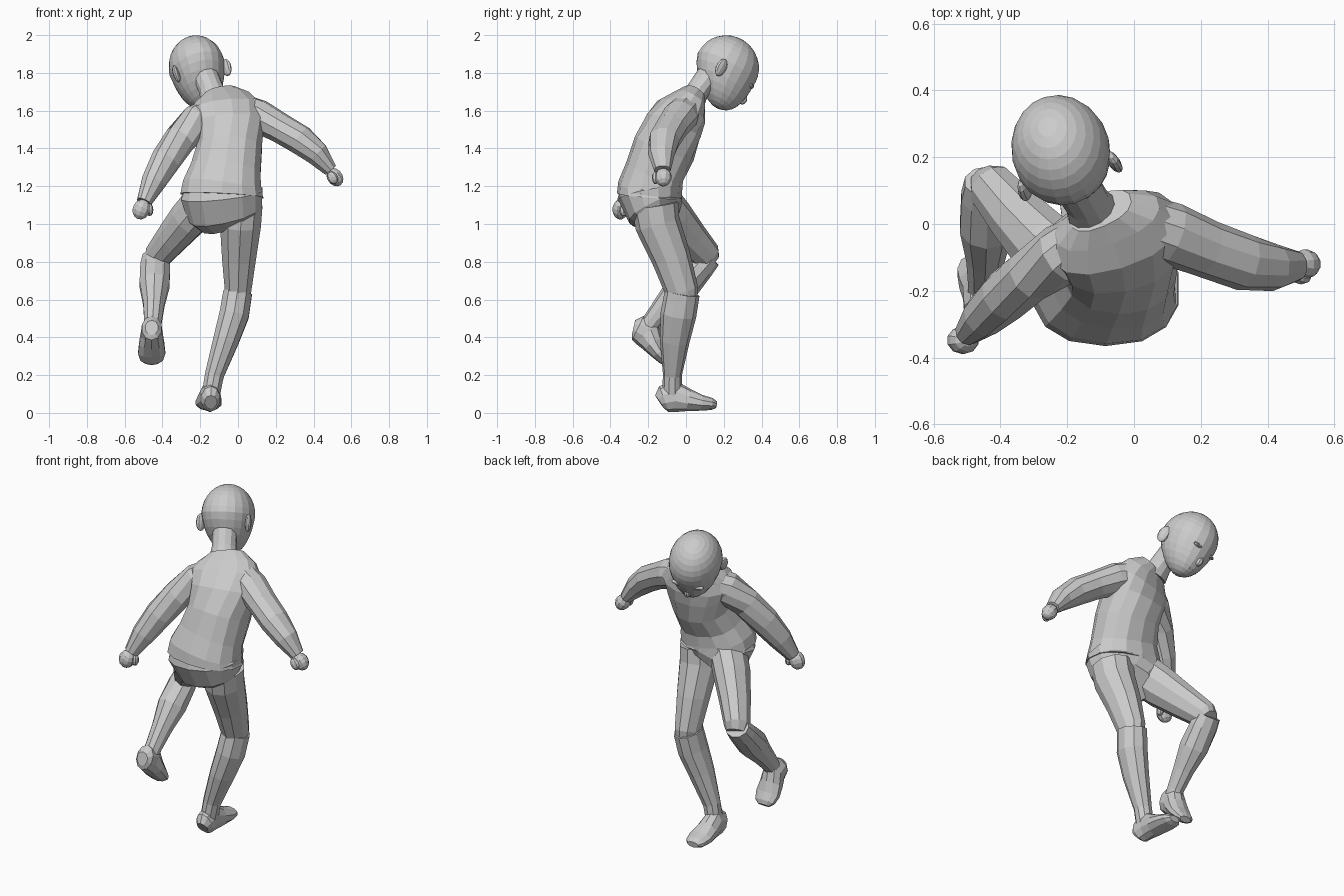
import bpy, bmesh, math
from mathutils import Vector, Matrix


def finish(bm, name, mat=Matrix()):
    bmesh.ops.transform(bm, matrix=mat, verts=bm.verts)
    bmesh.ops.recalc_face_normals(bm, faces=bm.faces)
    me = bpy.data.meshes.new(name)
    bm.to_mesh(me)
    bm.free()
    ob = bpy.data.objects.new(name, me)
    bpy.context.collection.objects.link(ob)
    return ob


def loft(name, stations, sides=10, ref=(1, 0, 0), power=1.0, mat=Matrix()):
    """Skin rings along a path; station = x, y, z, half-width along ref, half-depth, [yaw]."""
    bm = bmesh.new()
    pts = [Vector(s[:3]) for s in stations]
    rings = []
    for i, s in enumerate(stations):
        t = (pts[min(i + 1, len(pts) - 1)] - pts[max(i - 1, 0)]).normalized()
        yaw = math.radians(s[5]) if len(s) > 5 else 0
        u = Matrix.Rotation(yaw, 3, 'Z') @ Vector(ref)
        u = (u - t * u.dot(t)).normalized()
        v = t.cross(u)
        ring = []
        for k in range(sides):
            a = 2 * math.pi * (k + .5) / sides
            c, d = math.cos(a), math.sin(a)
            c = math.copysign(abs(c) ** power, c)
            d = math.copysign(abs(d) ** power, d)
            ring.append(bm.verts.new(pts[i] + u * s[3] * c + v * s[4] * d))
        rings.append(ring)
    for r, q in zip(rings, rings[1:]):
        for k in range(sides):
            j = (k + 1) % sides
            bm.faces.new((r[k], r[j], q[j], q[k]))
    bm.faces.new(rings[0])
    bm.faces.new(rings[-1])
    return finish(bm, name, mat)


def ball(name, loc, size, mat=Matrix(), rot=Matrix(), u=10, v=7):
    bm = bmesh.new()
    bmesh.ops.create_uvsphere(bm, u_segments=u, v_segments=v, radius=1)
    m = mat @ Matrix.Translation(loc) @ rot @ Matrix.Diagonal((*size, 1))
    return finish(bm, name, m)


def rot(deg, axis):
    return Matrix.Rotation(math.radians(deg), 4, axis)


# Shorts and shirt
loft("shorts", [(-.05, -.125, 1.025, .165, .10), (-.07, -.16, 1.07, .205, .155),
                (-.085, -.19, 1.16, .222, .172), (-.085, -.185, 1.2, .19, .155)], 14, power=.85)
loft("shirt", [(-.085, -.193, 1.15, .224, .173), (-.083, -.19, 1.19, .215, .172),
               (-.065, -.165, 1.28, .19, .158), (-.045, -.115, 1.40, .175, .168),
               (-.05, -.065, 1.52, .19, .155, 10), (-.065, -.025, 1.595, .205, .13, 15),
               (-.08, .01, 1.65, .165, .088, 15), (-.10, .04, 1.69, .10, .062, 15)],
     14, power=.86)

# Neck and head, pitched down and turned
loft("neck", [(-.12, .03, 1.65, .082, .07, 15), (-.14, .065, 1.71, .068, .06, 18),
              (-.18, .13, 1.80, .07, .065, 20)], 12)
H = Matrix.Translation((-.217, .215, 1.827)) @ rot(17, 'Z') @ rot(-7, 'Y') @ rot(-30, 'X')
bm = bmesh.new()
bmesh.ops.create_uvsphere(bm, u_segments=20, v_segments=16, radius=1)
for vert in bm.verts:
    x, y, z = vert.co
    if z >= 0:
        vert.co = (x * .148, y * .174, z * .172)
    else:
        k = -z
        w = .146 * (1 - .1 * k)
        back = .174 * (1 - .3 * k) if y < 0 else .174
        vert.co = (x * w, y * back + .05 * k * k, z * .215)
finish(bm, "head", H)
ball("nose", (0, .158, -.105), (.02, .022, .028), H, u=8, v=6)
ball("mouth", (0, .128, -.155), (.038, .018, .014), H, u=8, v=6)
for s, side in ((1, "right"), (-1, "left")):
    ball("ear_" + side, (s * .14, -.055, -.05), (.018, .034, .05), H, rot(s * 25, 'Z'))
    ball("brow_" + side, (s * .055, .145, -.035), (.04, .022, .012), H, u=8, v=6)

# Arms with fists
loft("left_arm", [(-.12, -.04, 1.59, .085, .09), (-.215, -.09, 1.54, .092, .096),
                  (-.305, -.15, 1.45, .083, .087), (-.385, -.215, 1.335, .079, .082),
                  (-.45, -.275, 1.22, .065, .068), (-.498, -.325, 1.115, .04, .042)], 10, (.8, 0, .6))
loft("right_arm", [(.02, .0, 1.60, .09, .09), (.11, -.03, 1.57, .09, .095),
                   (.22, -.075, 1.51, .08, .087), (.33, -.115, 1.445, .079, .085),
                   (.42, -.13, 1.37, .066, .071), (.49, -.125, 1.285, .038, .045)], 10, (0, 0, 1))
ball("left_fist", (-.512, -.348, 1.077), (.048, .042, .054), rot=rot(20, 'Y'))
ball("left_thumb", (-.468, -.33, 1.075), (.02, .024, .034), u=8, v=6)
ball("right_fist", (.513, -.12, 1.248), (.043, .045, .052), rot=rot(-35, 'Y'))
ball("right_thumb", (.5, -.162, 1.245), (.028, .019, .036), rot=rot(-30, 'Y'), u=8, v=6)

# Standing leg
loft("right_thigh", [(.02, -.165, 1.10, .115, .125), (.013, -.15, 1.0, .114, .12),
                     (.005, -.078, .82, .094, .104), (.0, -.02, .64, .072, .088),
                     (.0, -.015, .6, .062, .075)], 10)
loft("right_shin", [(-.002, -.02, .635, .08, .093), (-.02, -.04, .52, .082, .095),
                    (-.065, -.06, .38, .071, .079), (-.125, -.072, .2, .053, .05),
                    (-.145, -.075, .09, .05, .052)], 10)

# Raised leg
loft("left_thigh", [(-.19, -.14, 1.11, .105, .12), (-.26, -.075, 1.03, .103, .118),
                    (-.348, .02, .925, .088, .098), (-.425, .11, .83, .073, .08),
                    (-.435, .135, .80, .058, .052)], 10)
loft("left_shin", [(-.435, .125, .825, .074, .064), (-.438, .08, .775, .083, .073),
                   (-.442, -.01, .68, .083, .088), (-.445, -.1, .58, .06, .066),
                   (-.45, -.175, .49, .049, .052), (-.455, -.215, .435, .046, .05)], 10)

# Feet: one shape placed twice
FOOT = [(0, -.062, .055, .034, .042), (0, -.04, .07, .052, .072), (0, .02, .085, .055, .084),
        (0, .09, .064, .066, .06), (0, .16, .05, .072, .042), (0, .215, .044, .06, .032),
        (0, .24, .04, .036, .018)]
loft("right_foot", FOOT, 10, mat=Matrix.Translation((-.147, -.078, .003)) @ rot(3, 'Z'))
loft("left_foot", FOOT, 10, mat=Matrix.Translation((-.457, -.277, .375)) @ rot(-43, 'X')
     @ Matrix.Diagonal((1.05, .85, 1, 1)))
